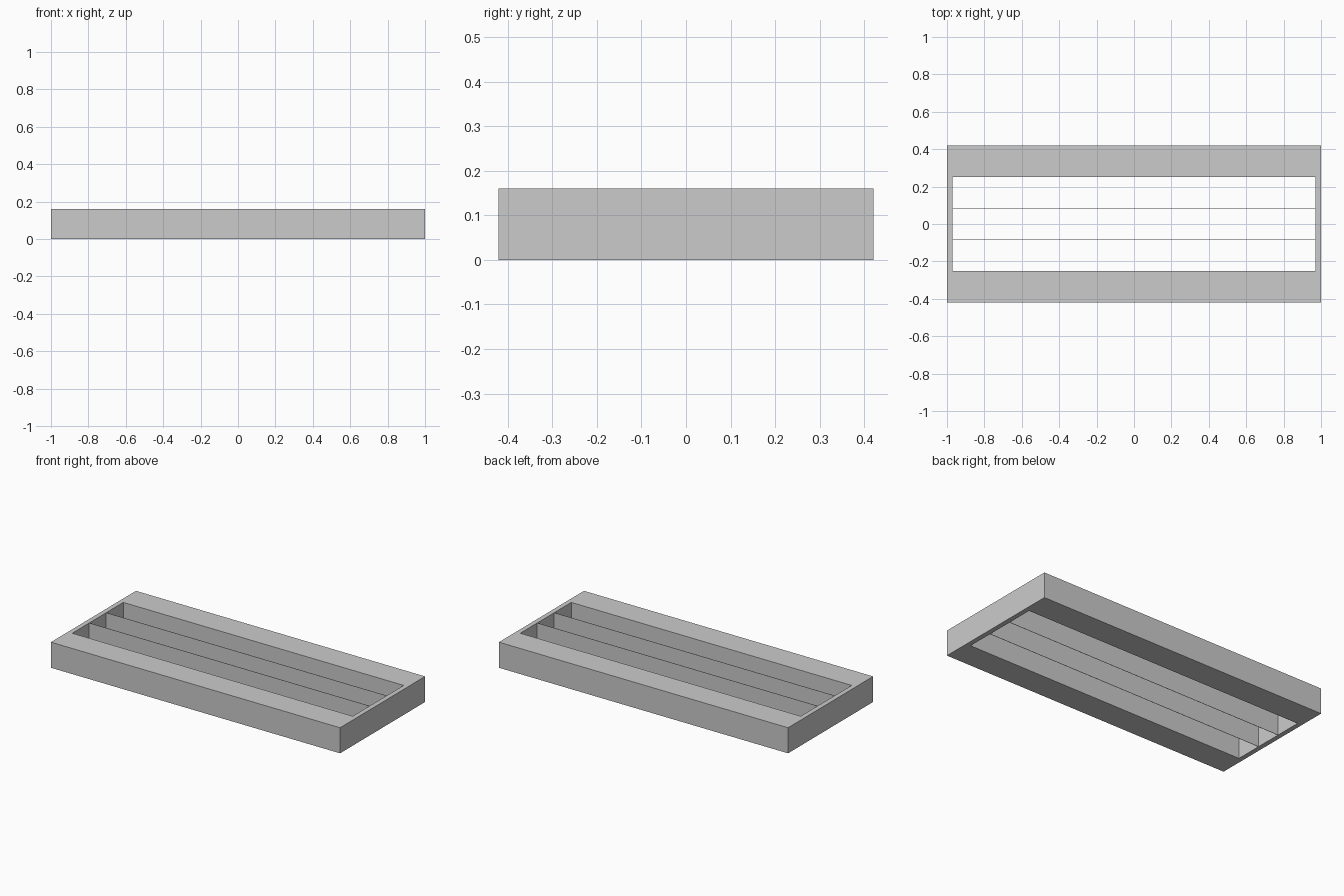
import bpy
import bmesh

cube = bpy.data.objects.get("Cube")
if cube:
    bpy.data.objects.remove(cube, do_unlink=True)

LENGTH, DEPTH, HEIGHT = 2.0, 0.84, 0.16
HOLE_X, HOLE_Y = 0.97, 0.252      # half sizes of the opening
SLATS, THICK = 2, 0.002

grey = bpy.data.materials.new("plain_grey")
grey.use_nodes = True
colour = (0.6, 0.6, 0.6, 1.0)
grey.diffuse_color = colour
grey.node_tree.nodes["Principled BSDF"].inputs["Base Color"].default_value = colour


def finish(name, bm):
    bmesh.ops.recalc_face_normals(bm, faces=bm.faces)
    mesh = bpy.data.meshes.new(name)
    bm.to_mesh(mesh)
    bm.free()
    mesh.materials.append(grey)
    obj = bpy.data.objects.new(name, mesh)
    bpy.context.collection.objects.link(obj)
    return obj


def ring(bm, hx, hy, z):
    corners = ((-1, -1), (1, -1), (1, 1), (-1, 1))
    return [bm.verts.new((sx * hx, sy * hy, z)) for sx, sy in corners]


# Outer frame: four rectangular loops joined into a closed hollow border
bm = bmesh.new()
loops = [ring(bm, LENGTH / 2, DEPTH / 2, 0), ring(bm, LENGTH / 2, DEPTH / 2, HEIGHT),
         ring(bm, HOLE_X, HOLE_Y, HEIGHT), ring(bm, HOLE_X, HOLE_Y, 0)]
for i, a in enumerate(loops):
    b = loops[(i + 1) % len(loops)]
    for j in range(4):
        k = (j + 1) % 4
        bm.faces.new((a[j], a[k], b[k], b[j]))
finish("frame", bm)

# Thin upright slats dividing the opening into equal channels
for i in range(SLATS):
    y = -HOLE_Y + 2 * HOLE_Y * (i + 1) / (SLATS + 1)
    bm = bmesh.new()
    bmesh.ops.create_cube(bm, size=1)
    bmesh.ops.scale(bm, vec=(2 * HOLE_X, THICK, HEIGHT), verts=bm.verts)
    bmesh.ops.translate(bm, vec=(0, y, HEIGHT / 2), verts=bm.verts)
    finish(f"slat_{i + 1}", bm)
